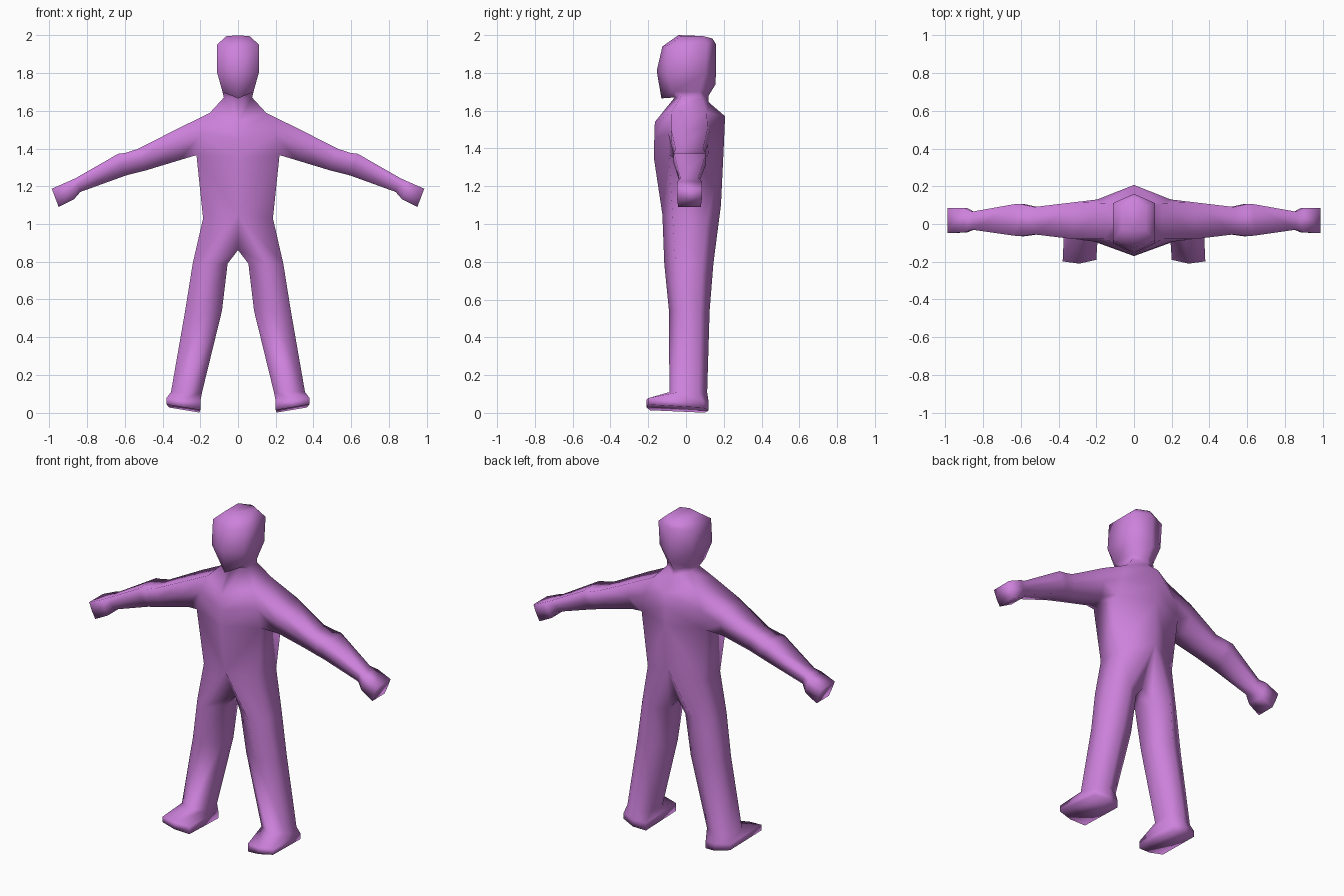
import bpy
import bmesh

if "Cube" in bpy.data.objects:
    bpy.data.objects.remove(bpy.data.objects["Cube"])

bm = bmesh.new()


def ring(points):
    return [bm.verts.new(p) for p in points]


def bridge(a, b, closed=True):
    n = len(a)
    for i in range(n if closed else n - 1):
        j = (i + 1) % n
        bm.faces.new((a[i], a[j], b[j], b[i]))


# Torso, neck and head, right half, from waist to crown:
# half width, side front y, side back y, side z, front y, front z, back y, back z
core_rows = [
    (0.185, -0.07, 0.11, 1.03, -0.125, 1.05, 0.185, 1.10),
    (0.220, -0.09, 0.12, 1.365, -0.17, 1.35, 0.198, 1.37),
    (0.195, -0.095, 0.13, 1.48, -0.168, 1.45, 0.203, 1.48),
    (0.150, -0.08, 0.11, 1.588, -0.165, 1.54, 0.207, 1.57),
    (0.075, -0.025, 0.08, 1.67, -0.06, 1.67, 0.12, 1.645),
    (0.082, -0.07, 0.07, 1.70, -0.13, 1.665, 0.12, 1.68),
    (0.110, -0.10, 0.10, 1.80, -0.155, 1.81, 0.157, 1.74),
    (0.112, -0.085, 0.11, 1.95, -0.125, 1.94, 0.16, 1.95),
    (0.062, -0.03, 0.09, 1.995, -0.04, 2.0, 0.14, 1.982),
]
core = []
for w, sf, sb, sz, yf, zf, yb, zb in core_rows:
    core.append(ring([(0, yf, zf), (w, sf, sz), (w, sb, sz), (0, yb, zb)]))
for k in range(len(core) - 1):
    a, b = core[k], core[k + 1]
    for i in range(3):
        if not (i == 1 and k in (1, 2)):      # opening for the arm
            bm.faces.new((a[i], a[i + 1], b[i + 1], b[i]))
bm.faces.new(core[-1])

# Arm: top x, top z, bottom x, bottom z, front y, back y, bottom taper
arm_rows = [
    (0.32, 1.505, 0.31, 1.338, -0.08, 0.115, 0.65),
    (0.53, 1.398, 0.485, 1.285, -0.055, 0.09, 0.65),
    (0.595, 1.377, 0.565, 1.265, -0.065, 0.105, 0.6),
    (0.635, 1.372, 0.60, 1.255, -0.062, 0.105, 0.6),
    (0.86, 1.243, 0.835, 1.17, -0.03, 0.065, 0.7),
    (0.90, 1.225, 0.87, 1.13, -0.045, 0.085, 0.8),
    (0.987, 1.187, 0.95, 1.09, -0.048, 0.085, 0.9),
]
prev = [core[3][1], core[2][1], core[1][1], core[1][2], core[2][2], core[3][2]]
for xt, zt, xb, zb, y0, y1, t in arm_rows:
    c, h = (y0 + y1) / 2, (y1 - y0) / 2
    xm, zm = (xt + xb) / 2, (zt + zb) / 2
    cur = ring([(xt, c - h, zt), (xm, c - h, zm), (xb, c - h * t, zb),
                (xb, c + h * t, zb), (xm, c + h, zm), (xt, c + h, zt)])
    bridge(prev, cur)
    prev = cur
bm.faces.new(prev)

# Leg: inner x, outer x, front y, back y, z, starting at the crotch
crotch = ring([(0, 0.08, 0.862), (0, -0.03, 0.862)])
prev = core[0] + crotch
leg_rows = [
    (0.055, 0.24, -0.115, 0.145, 0.79),
    (0.085, 0.28, -0.09, 0.125, 0.54),
    (0.19, 0.355, -0.088, 0.112, 0.11),
]
for xi, xo, yf, yb, z in leg_rows:
    c, q, m = (yf + yb) / 2, (yb - yf) * 0.27, (xi + xo) / 2
    cur = ring([(m, yf, z), (xo, c - q, z), (xo, c + q, z),
                (m, yb, z), (xi, c + q, z), (xi, c - q, z)])
    bridge(prev, cur)
    prev = cur

# Foot: upper edge and tilted sole
for z, lift in ((0.055, 0.018), (0.008, 0.03)):
    pts = [(0.29, -0.21), (0.378, -0.198), (0.365, 0.09),
           (0.28, 0.12), (0.205, 0.10), (0.20, -0.19)]
    cur = ring([(x, y, z + lift * (x - 0.2) / 0.18 + (0.006 if y < 0 else -0.008))
                for x, y in pts])
    bridge(prev, cur)
    prev = cur
bm.faces.new(prev)
for v in prev:
    v.co.z = max(v.co.z, 0.0)

# Mirror the half across x = 0 and weld the centre line
geom = bm.verts[:] + bm.edges[:] + bm.faces[:]
bmesh.ops.mirror(bm, geom=geom, axis='X', merge_dist=0.0005)
bmesh.ops.remove_doubles(bm, verts=bm.verts[:], dist=0.0005)
inner = [f for f in bm.faces if all(abs(v.co.x) < 0.0005 for v in f.verts)]
bmesh.ops.delete(bm, geom=inner, context='FACES')
bmesh.ops.recalc_face_normals(bm, faces=bm.faces[:])
for f in bm.faces:
    f.smooth = True

mesh = bpy.data.meshes.new("body")
bm.to_mesh(mesh)
bm.free()
body = bpy.data.objects.new("body", mesh)
bpy.context.collection.objects.link(body)

mat = bpy.data.materials.new("orchid")
mat.diffuse_color = (0.61, 0.22, 0.71, 1)
mat.use_nodes = True
mat.node_tree.nodes["Principled BSDF"].inputs["Base Color"].default_value = mat.diffuse_color
mesh.materials.append(mat)
